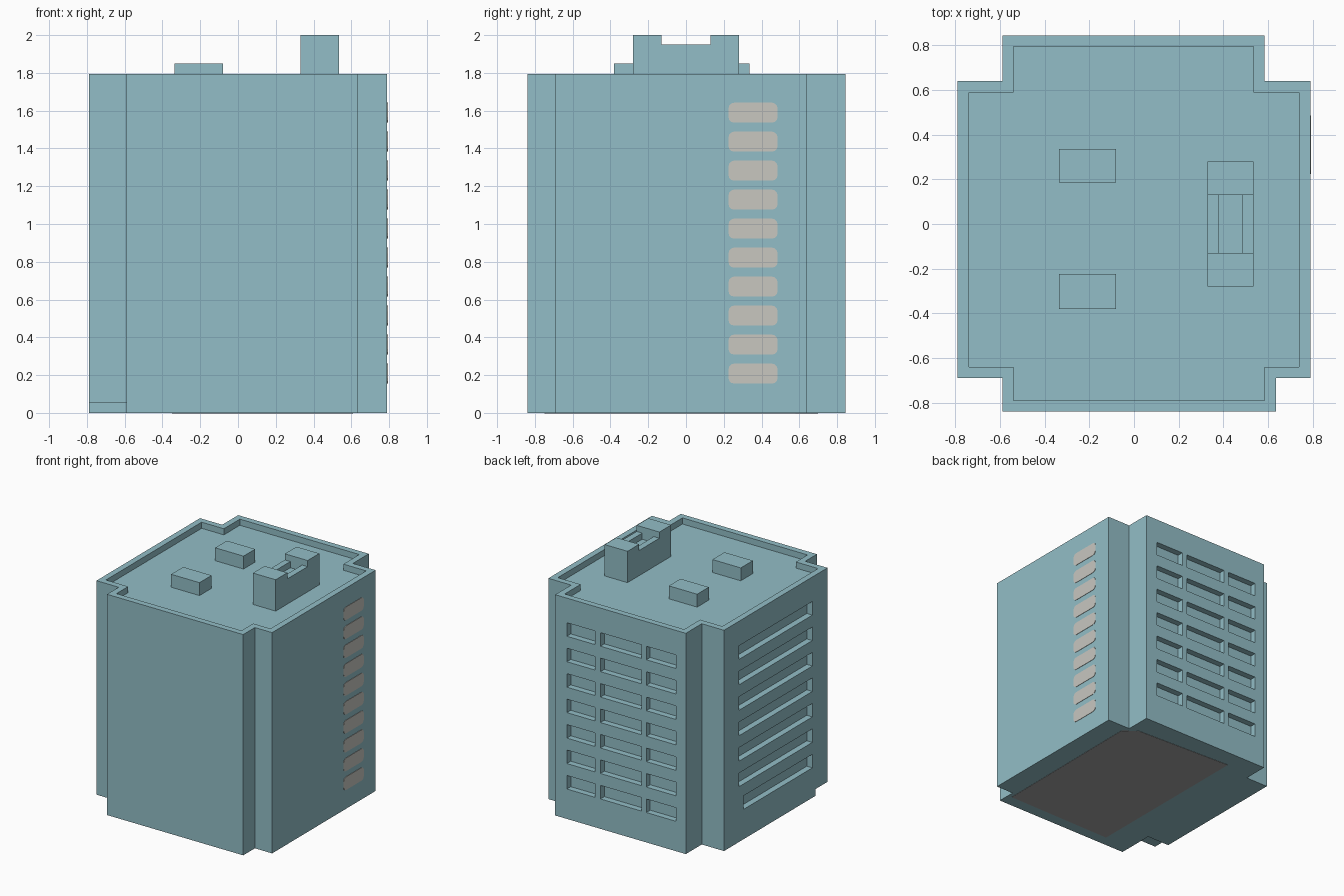
import bpy, bmesh, math

if "Cube" in bpy.data.objects:
    bpy.data.objects.remove(bpy.data.objects["Cube"])


def material(name, rgb):
    m = bpy.data.materials.new(name)
    m.diffuse_color = (*rgb, 1)
    m.use_nodes = True
    m.node_tree.nodes["Principled BSDF"].inputs["Base Color"].default_value = m.diffuse_color
    return m


TEAL = material("teal wall", (0.29, 0.515, 0.57))
PALE = material("pale window", (0.58, 0.57, 0.53))
GREY = material("grey base", (0.37, 0.37, 0.37))


def add_prism(bm, pts, z0, z1):
    """Closed prism from a plan outline."""
    lo = [bm.verts.new((x, y, z0)) for x, y in pts]
    hi = [bm.verts.new((x, y, z1)) for x, y in pts]
    bm.faces.new(lo[::-1])
    bm.faces.new(hi)
    n = len(pts)
    for i in range(n):
        j = (i + 1) % n
        bm.faces.new((lo[i], lo[j], hi[j], hi[i]))


def add_box(bm, x0, x1, y0, y1, z0, z1):
    add_prism(bm, [(x0, y0), (x1, y0), (x1, y1), (x0, y1)], z0, z1)


def finish(bm, name, mat):
    bmesh.ops.recalc_face_normals(bm, faces=bm.faces)
    me = bpy.data.meshes.new(name)
    bm.to_mesh(me)
    bm.free()
    me.materials.append(mat)
    ob = bpy.data.objects.new(name, me)
    bpy.context.collection.objects.link(ob)
    return ob


def cross_plan(t):
    """Notched plan outline, inset by t."""
    return [(-0.59 + t, -0.84 + t), (0.635 - t, -0.84 + t),
            (0.635 - t, -0.69 + t), (0.79 - t, -0.69 + t),
            (0.79 - t, 0.64 - t), (0.585 - t, 0.64 - t),
            (0.585 - t, 0.845 - t), (-0.59 + t, 0.845 - t),
            (-0.59 + t, 0.64 - t), (-0.79 + t, 0.64 - t),
            (-0.79 + t, -0.69 + t), (-0.59 + t, -0.69 + t)]


ROOF = 1.745

# Main block
bm = bmesh.new()
add_prism(bm, cross_plan(0), 0, 1.795)
body = finish(bm, "building_body", TEAL)

# Cutter: roof well inside the parapet, window recesses, raised wing corner
bm = bmesh.new()
add_prism(bm, cross_plan(0.05), ROOF, 1.9)
for row in range(7):
    top = 1.595 - 0.207 * row
    for x0, x1 in ((0.226, 0.48), (-0.19, 0.178), (-0.5, -0.235)):
        add_box(bm, x0, x1, 0.795, 0.9, top - 0.11, top)
    add_box(bm, -0.9, -0.74, -0.495, 0.39 if row == 6 else 0.445, top - 0.11, top)
add_box(bm, -0.9, -0.59, -0.75, -0.535, -0.1, 0.055)
cutter = finish(bm, "recess_cutter", TEAL)
cutter.hide_render = True

mod = body.modifiers.new("recesses", "BOOLEAN")
mod.operation = "DIFFERENCE"
mod.solver = "EXACT"
mod.object = cutter
bpy.context.view_layer.objects.active = body
bpy.ops.object.modifier_apply(modifier=mod.name)
bpy.data.objects.remove(cutter)

# Low roof vents
for i, (y0, y1) in enumerate(((0.185, 0.335), (-0.38, -0.225))):
    bm = bmesh.new()
    add_box(bm, -0.335, -0.08, y0, y1, ROOF, 1.85)
    finish(bm, f"roof_vent_{i + 1}", TEAL)

# Roof plant: two tall ends, joined by a low part with a channel in it
bm = bmesh.new()
add_box(bm, 0.33, 0.535, -0.28, -0.13, ROOF, 2.0)
add_box(bm, 0.33, 0.535, 0.13, 0.28, ROOF, 2.0)
u = [(0.33, ROOF), (0.535, ROOF), (0.535, 1.95), (0.485, 1.95),
     (0.485, 1.9), (0.38, 1.9), (0.38, 1.95), (0.33, 1.95)]
a = [bm.verts.new((x, -0.13, z)) for x, z in u]
b = [bm.verts.new((x, 0.13, z)) for x, z in u]
for i in range(8):
    j = (i + 1) % 8
    bm.faces.new((a[i], a[j], b[j], b[i]))
finish(bm, "roof_plant", TEAL)

# Painted windows with rounded corners on the right wall
bm = bmesh.new()
hw, hh, r = 0.13, 0.053, 0.03
for k in range(10):
    zc = 0.208 + 0.1535 * k
    ring = []
    for c in range(4):
        sy, sz = ((1, 1), (-1, 1), (-1, -1), (1, -1))[c]
        for s in range(4):
            t = math.radians(90 * c + 30 * s)
            ring.append((0.355 + sy * (hw - r) + r * math.cos(t),
                         zc + sz * (hh - r) + r * math.sin(t)))
    back = [bm.verts.new((0.79, y, z)) for y, z in ring]
    face = [bm.verts.new((0.793, y, z)) for y, z in ring]
    bm.faces.new(back[::-1])
    bm.faces.new(face)
    for i in range(16):
        j = (i + 1) % 16
        bm.faces.new((back[i], back[j], face[j], face[i]))
finish(bm, "right_windows", PALE)

# Grey patch under the building
bm = bmesh.new()
add_prism(bm, [(-0.35, -0.75), (0.6, -0.74), (0.61, 0.58), (0.5, 0.66), (-0.35, 0.7)],
          -0.002, 0.001)
finish(bm, "base_patch", GREY)
